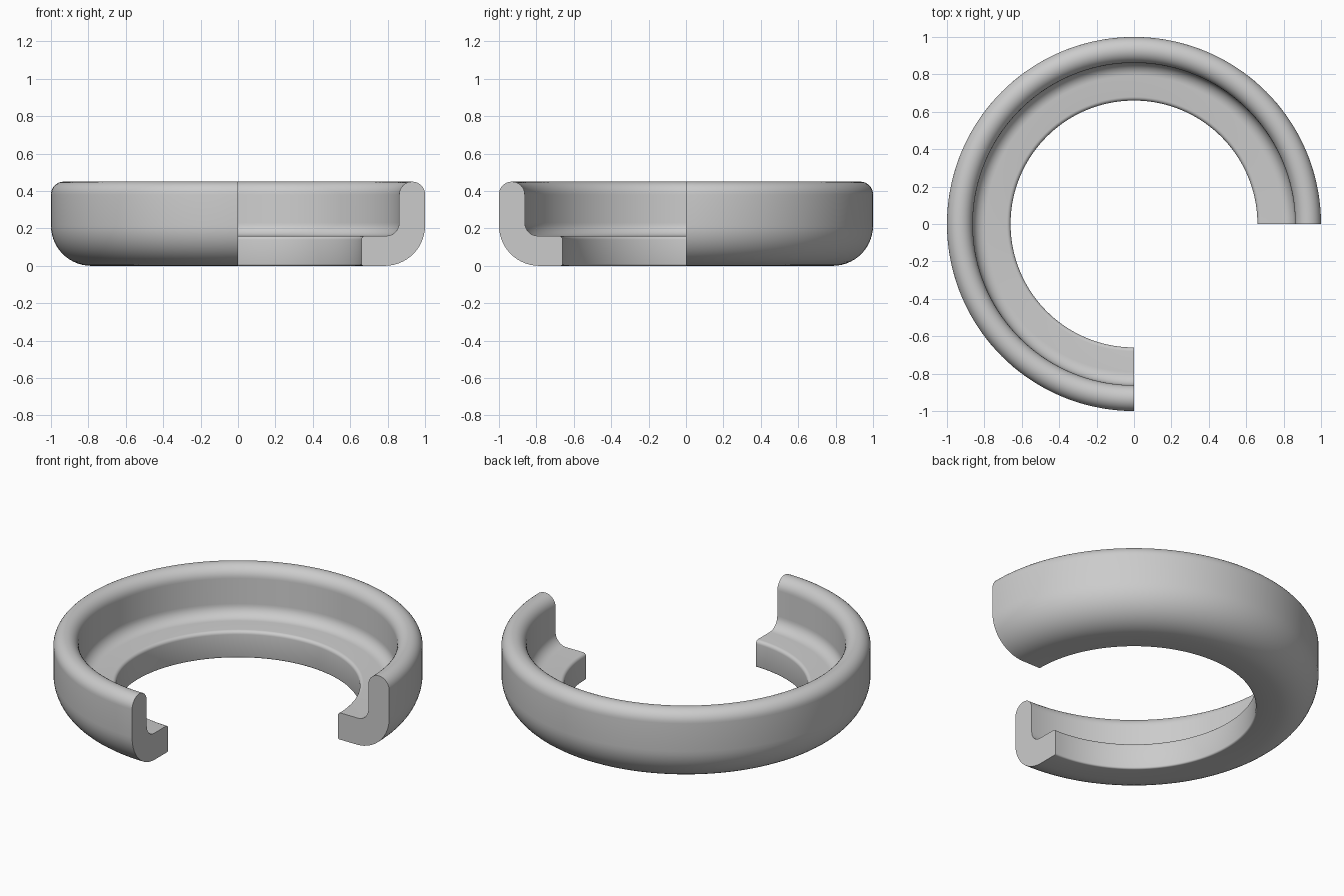
import bpy, bmesh
from math import cos, sin, pi, radians

if "Cube" in bpy.data.objects:
    bpy.data.objects.remove(bpy.data.objects["Cube"])

STEPS = 108            # segments over the three-quarter sweep
SWEEP = radians(270)


def arc(cx, cz, r, a0, a1, n):
    """Points on an arc in the (radius, height) plane, angles in degrees."""
    pts = []
    for i in range(n + 1):
        a = radians(a0 + (a1 - a0) * i / n)
        pts.append((cx + r * cos(a), cz + r * sin(a)))
    return pts


# J-shaped cross-section: flange, rounded outer corner, wall with round rim
profile = (
    arc(0.67, 0.01, 0.01, 180, 270, 3)        # lower lip edge
    + arc(0.785, 0.215, 0.215, 270, 360, 14)  # big outer corner
    + arc(0.931, 0.381, 0.069, 0, 180, 16)    # rim
    + arc(0.792, 0.23, 0.07, 360, 270, 8)     # inner corner
    + arc(0.68, 0.14, 0.02, 90, 180, 5)       # upper lip edge
)

# Sweep the section around z, leaving the front right quarter open
bm = bmesh.new()
rings = []
for s in range(STEPS + 1):
    a = SWEEP * s / STEPS
    rings.append([bm.verts.new((r * cos(a), r * sin(a), z)) for r, z in profile])

n = len(profile)
for r0, r1 in zip(rings, rings[1:]):
    for i in range(n):
        j = (i + 1) % n
        bm.faces.new((r0[i], r0[j], r1[j], r1[i]))

# Flat cut ends
bm.faces.new(rings[0])
bm.faces.new(rings[-1][::-1])
bmesh.ops.recalc_face_normals(bm, faces=bm.faces)

mesh = bpy.data.meshes.new("open_flanged_ring")
bm.to_mesh(mesh)
bm.free()
ring = bpy.data.objects.new("open_flanged_ring", mesh)
bpy.context.collection.objects.link(ring)

bpy.context.view_layer.objects.active = ring
ring.select_set(True)
bpy.ops.object.shade_smooth_by_angle(angle=radians(40))
